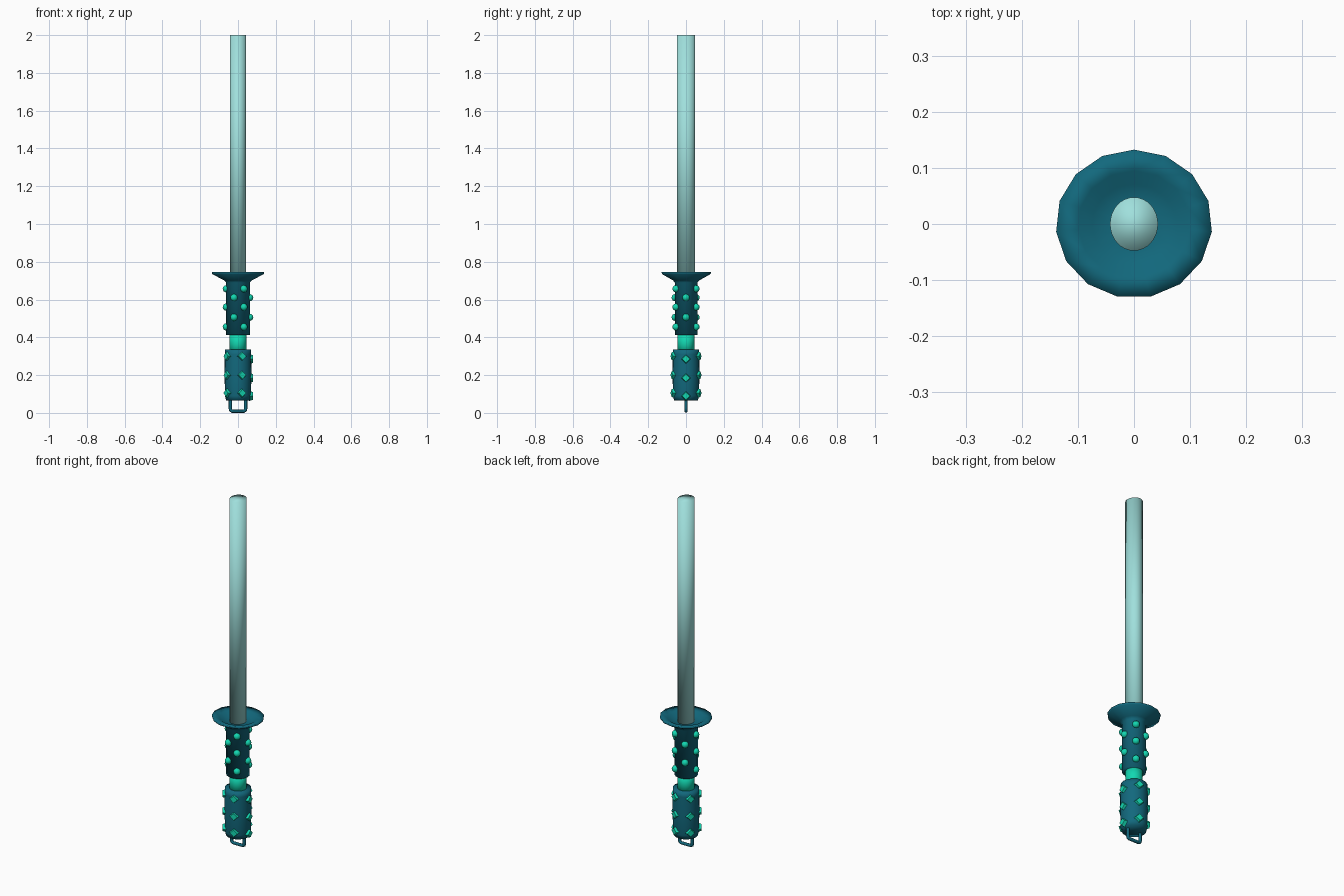
import bpy, bmesh, math
from mathutils import Matrix, Vector

if "Cube" in bpy.data.objects:
    bpy.data.objects.remove(bpy.data.objects["Cube"])


def material(name, rgb):
    m = bpy.data.materials.new(name)
    m.diffuse_color = (*rgb, 1)
    m.use_nodes = True
    m.node_tree.nodes["Principled BSDF"].inputs["Base Color"].default_value = m.diffuse_color
    return m


TEAL = material("deep teal", (0.006, 0.14, 0.205))
MINT = material("mint green", (0.006, 0.68, 0.44))
AQUA = material("pale aqua", (0.35, 0.745, 0.72))


def finish(bm, name, mat, smooth=True):
    bmesh.ops.recalc_face_normals(bm, faces=bm.faces)
    for f in bm.faces:
        f.smooth = smooth
    me = bpy.data.meshes.new(name)
    bm.to_mesh(me)
    bm.free()
    me.materials.append(mat)
    ob = bpy.data.objects.new(name, me)
    bpy.context.collection.objects.link(ob)
    return ob


def lathe(name, profile, sides, mat, sx=1.0, sy=1.0):
    """Closed turned shape from (radius, z) points, first and last capped."""
    bm = bmesh.new()
    rings = []
    for r, z in profile:
        ring = []
        for i in range(sides):
            a = math.pi / 2 + math.tau * i / sides
            ring.append(bm.verts.new((r * sx * math.cos(a), r * sy * math.sin(a), z)))
        rings.append(ring)
    for lo, hi in zip(rings, rings[1:]):
        for i in range(sides):
            j = (i + 1) % sides
            bm.faces.new((lo[i], lo[j], hi[j], hi[i]))
    bm.faces.new(rings[0][::-1])
    bm.faces.new(rings[-1])
    return finish(bm, name, mat)


# blade: slightly oval rod
lathe("blade", [(0.045, 0.71), (0.045, 2.0)], 32, AQUA, 0.95, 1.06)

# upper grip flaring into the dished guard
lathe("upper_grip_and_guard",
      [(0.063, 0.412), (0.063, 0.69), (0.075, 0.702), (0.137, 0.735),
       (0.1395, 0.746), (0.10, 0.738), (0.075, 0.722), (0.04, 0.718)],
      15, TEAL, 1.0, 0.95)

# bright neck between the grips
lathe("neck", [(0.046, 0.32), (0.044, 0.37), (0.046, 0.42)], 24, MINT)

# lower grip
lathe("lower_grip",
      [(0.063, 0.065), (0.069, 0.09), (0.071, 0.2), (0.07, 0.31), (0.069, 0.335)],
      16, TEAL)

# round studs on the upper grip, three per row, staggered
bm = bmesh.new()
for row, z in enumerate((0.657, 0.61, 0.56, 0.506, 0.455)):
    for deg in ((0, 120, -110) if row % 2 else (-60, 60, 180)):
        a = math.radians(deg)
        pos = Vector((0.062 * math.cos(a), 0.061 * math.sin(a), z))
        bmesh.ops.create_uvsphere(bm, u_segments=12, v_segments=8, radius=0.019,
                                  matrix=Matrix.Translation(pos))
finish(bm, "round_studs", MINT)

# diamond studs on the lower grip, five per row
bm = bmesh.new()
for z in (0.3, 0.2, 0.105):
    for k in range(5):
        a = math.tau * k / 5
        zz = z - (0.015 if k == 0 else 0)
        m = (Matrix.Translation((0.069 * math.cos(a), 0.069 * math.sin(a), zz))
             @ Matrix.Rotation(a, 4, 'Z') @ Matrix.Rotation(math.pi / 2, 4, 'Y'))
        bmesh.ops.create_cone(bm, cap_ends=True, segments=4, radius1=0.028,
                              radius2=0.02, depth=0.022, matrix=m)
finish(bm, "diamond_studs", MINT, False)

# hanging loop at the base
curve = bpy.data.curves.new("hanging_loop", 'CURVE')
curve.dimensions = '3D'
curve.bevel_depth = 0.009
curve.bevel_resolution = 2
curve.use_fill_caps = True
path = [(-0.040, 0.08), (-0.041, 0.025), (-0.039, 0.014), (-0.031, 0.009),
        (0.031, 0.009), (0.039, 0.014), (0.041, 0.025), (0.040, 0.08)]
sp = curve.splines.new('POLY')
sp.points.add(len(path) - 1)
for p, (x, z) in zip(sp.points, path):
    p.co = (x, 0, z, 1)
curve.materials.append(TEAL)
loop = bpy.data.objects.new("hanging_loop", curve)
bpy.context.collection.objects.link(loop)
